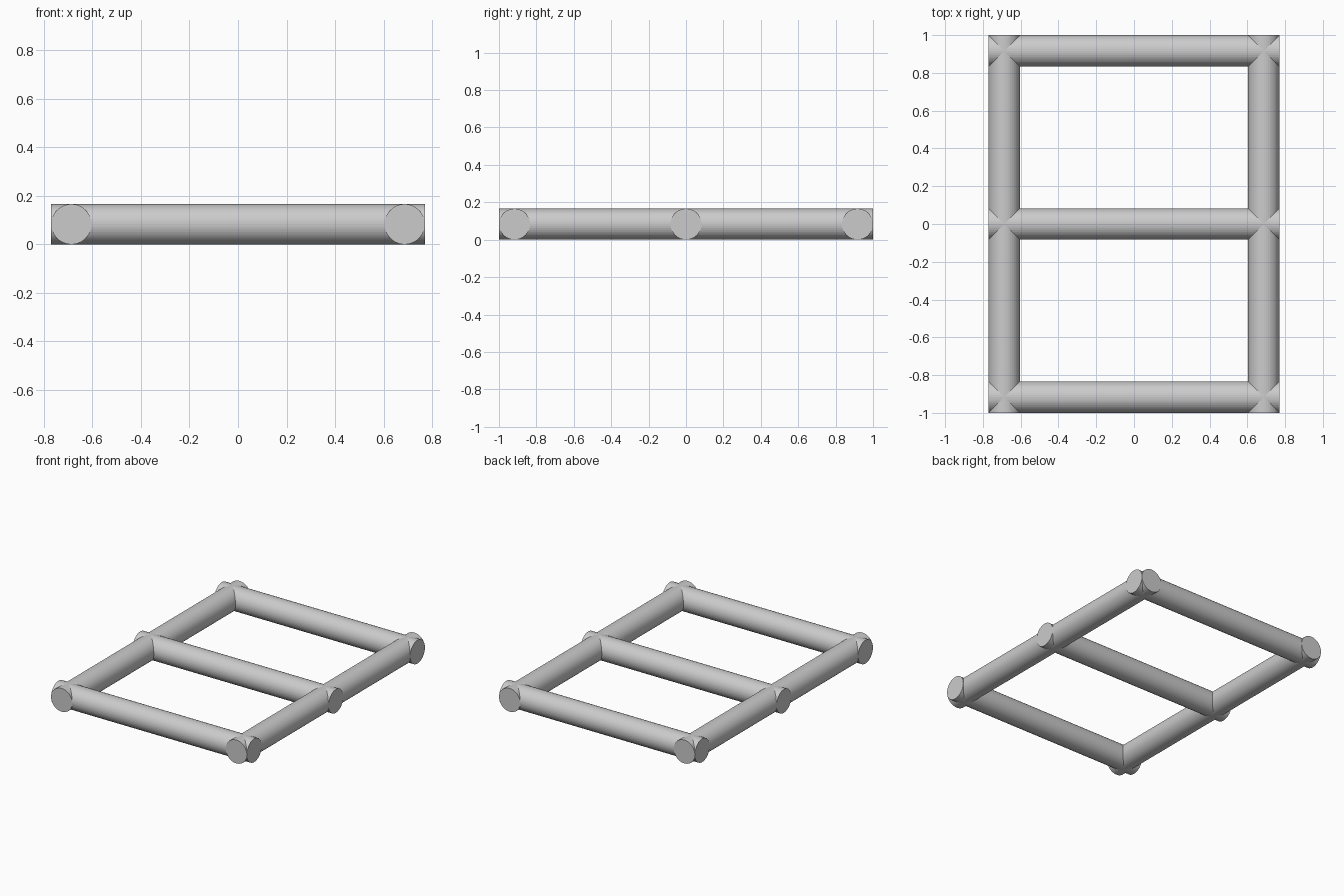
import bpy
from math import pi

if "Cube" in bpy.data.objects:
    bpy.data.objects.remove(bpy.data.objects["Cube"])

R = 0.083          # tube radius
HALF_X = 0.77      # half of overall width
HALF_Y = 1.0       # half of overall length


def tube(name, location, length, rotation):
    bpy.ops.mesh.primitive_cylinder_add(vertices=48, radius=R, depth=length,
                                        location=location, rotation=rotation)
    obj = bpy.context.object
    obj.name = name
    bpy.ops.object.transform_apply(location=False, rotation=True, scale=True)
    return obj


# Two long side rails along y
for name, side in (("left_rail", -1), ("right_rail", 1)):
    tube(name, (side * (HALF_X - R), 0, R), 2 * HALF_Y, (pi / 2, 0, 0))

# Three crossbars along x, running flush through the rails
for name, pos in (("front_crossbar", -1), ("middle_crossbar", 0), ("back_crossbar", 1)):
    tube(name, (0, pos * (HALF_Y - R), R), 2 * HALF_X, (0, pi / 2, 0))
